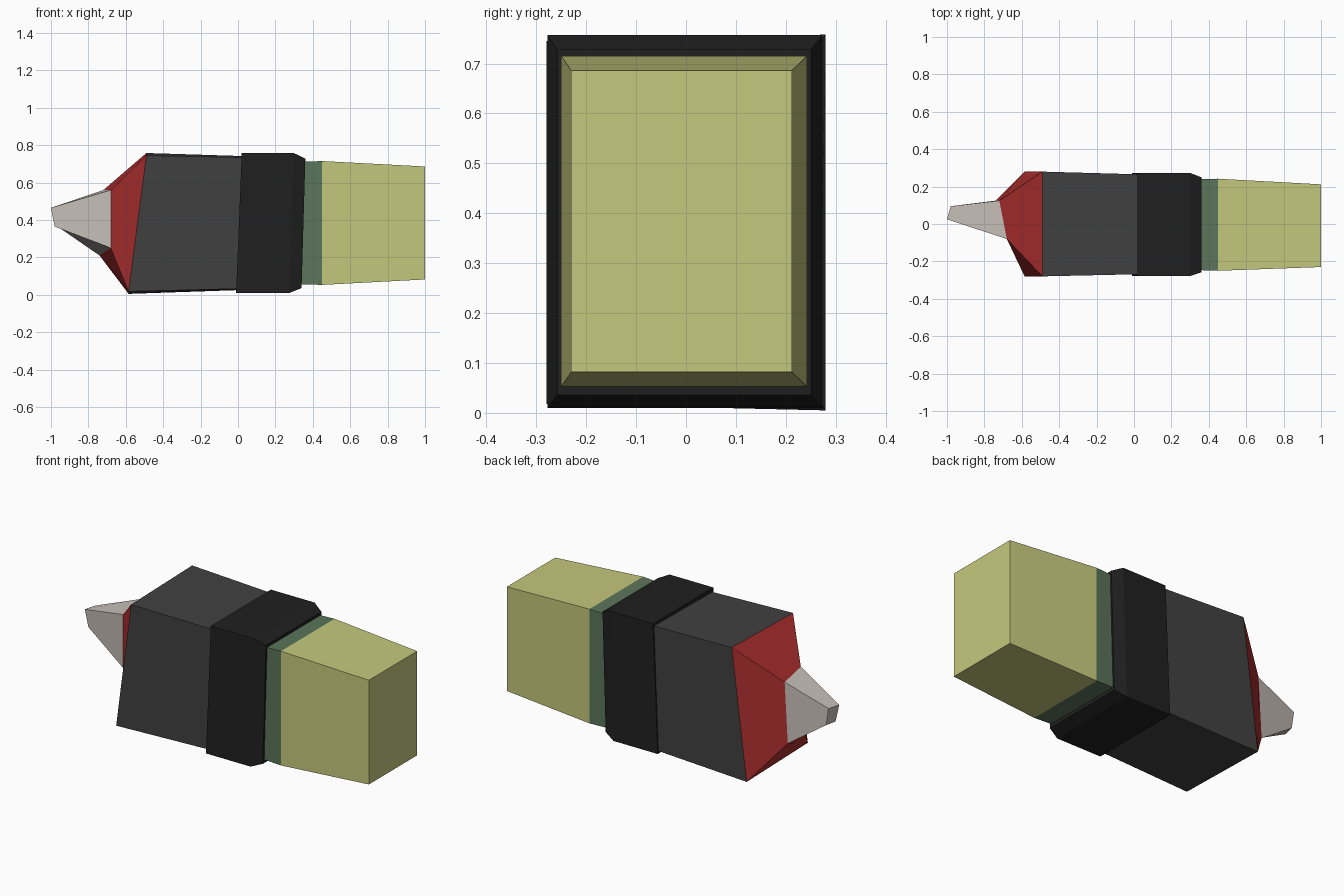
import bpy

if "Cube" in bpy.data.objects:
    bpy.data.objects.remove(bpy.data.objects["Cube"])

def material(name, rgb):
    m = bpy.data.materials.new(name)
    m.diffuse_color = (*rgb, 1)
    m.use_nodes = True
    m.node_tree.nodes["Principled BSDF"].inputs["Base Color"].default_value = m.diffuse_color
    return m

GREY = material("dark grey", (0.052, 0.052, 0.052))
BLACK = material("black", (0.0145, 0.0145, 0.0145))
RED = material("red", (0.43, 0.029, 0.029))
NIB = material("pale nib", (0.58, 0.53, 0.485))
GREEN = material("muted green", (0.105, 0.18, 0.102))
YELLOW = material("pale yellow", (0.56, 0.58, 0.205))

def ring(x_low, x_high, y0, y1, z0, z1, flare=0.0):
    """Rectangular section: front low, front high, back high, back low."""
    return [(x_low, y0, z0), (x_high, y0, z1),
            (x_high, y1, z1 + flare), (x_low, y1, z0 - flare)]

def loft(name, rings, mat, cap_start=True, cap_end=True):
    """Join four-sided sections, listed from -x to +x."""
    verts = [p for r in rings for p in r]
    faces = []
    for i in range(len(rings) - 1):
        a, b = 4 * i, 4 * i + 4
        for k in range(4):
            n = (k + 1) % 4
            faces.append((a + k, b + k, b + n, a + n))
    if cap_start:
        faces.append((0, 1, 2, 3))
    if cap_end:
        e = 4 * (len(rings) - 1)
        faces.append((e + 3, e + 2, e + 1, e))
    me = bpy.data.meshes.new(name)
    me.from_pydata(verts, [], faces)
    me.materials.append(mat)
    ob = bpy.data.objects.new(name, me)
    bpy.context.collection.objects.link(ob)
    return ob

# shared sections
tip = [(-0.98, 0.03, 0.365), (-1.0, 0.025, 0.465),
       (-0.98, 0.095, 0.465), (-0.965, 0.095, 0.365)]
nib_root = [(-0.68, -0.08, 0.25), (-0.68, -0.08, 0.56),
            (-0.72, 0.125, 0.56), (-0.74, 0.125, 0.21)]
shoulder = ring(-0.585, -0.49, -0.28, 0.28, 0.018, 0.745, 0.013)
cap_seam = ring(0.45, 0.45, -0.25, 0.242, 0.053, 0.715)

# writing end
loft("nib", [tip, nib_root], NIB, cap_end=False)
loft("nose_cone", [nib_root, shoulder], RED, False, False)

# barrel, ending inside the collar
loft("barrel", [shoulder, ring(0.03, 0.05, -0.268, 0.265, 0.033, 0.734, 0.007)],
     GREY, cap_start=False)

# collar with a chamfered rim
loft("collar", [ring(-0.01, 0.02, -0.278, 0.273, 0.01, 0.757),
                ring(0.275, 0.3, -0.278, 0.273, 0.01, 0.757),
                ring(0.34, 0.36, -0.258, 0.25, 0.036, 0.728)], BLACK)

# rear plug: green neck and tapered yellow end
loft("neck", [ring(0.3, 0.3, -0.245, 0.24, 0.057, 0.709), cap_seam], GREEN, cap_end=False)
loft("end_block", [cap_seam, ring(1.0, 1.0, -0.23, 0.212, 0.082, 0.686)],
     YELLOW, cap_start=False)
